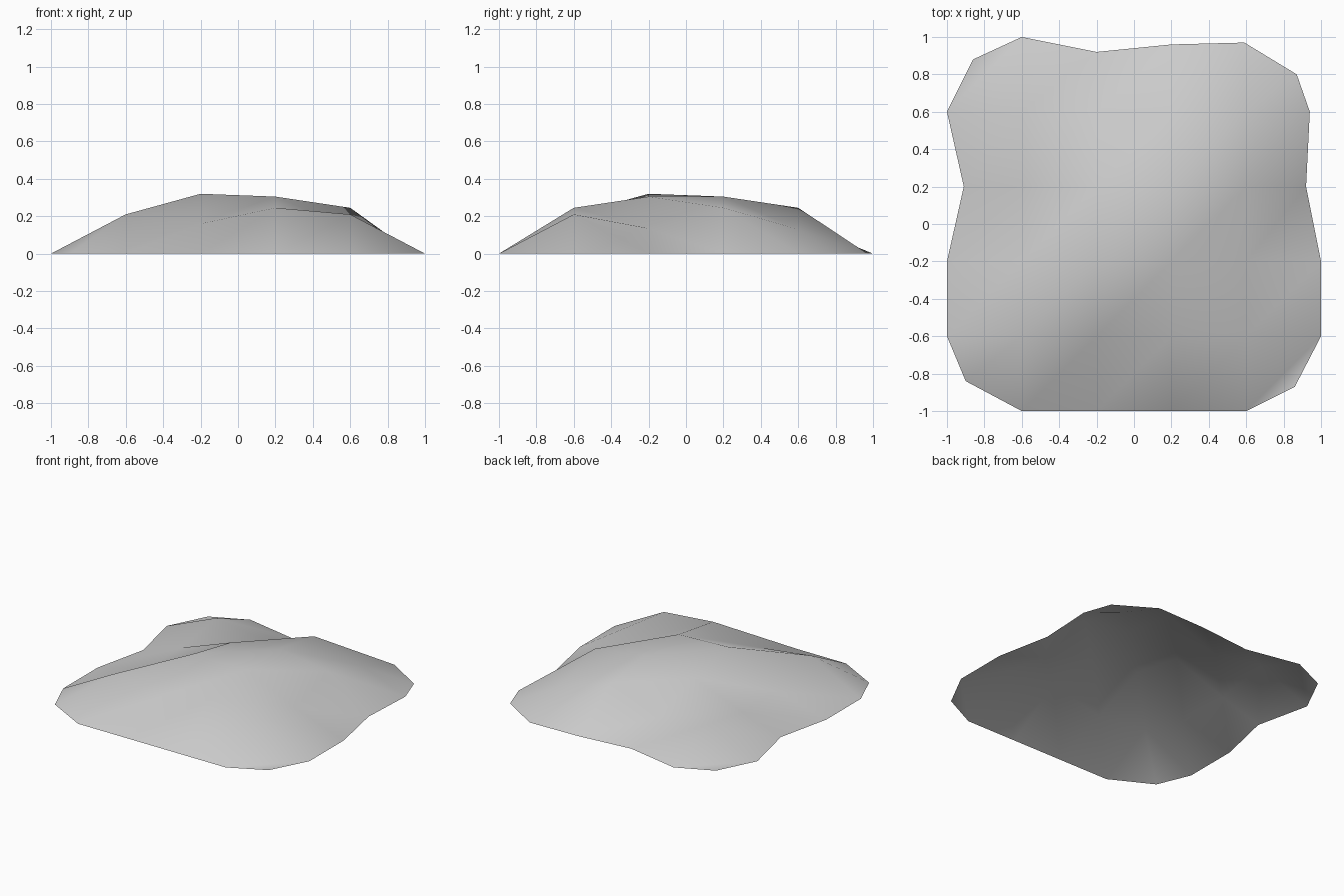
import bpy
import bmesh

default_cube = bpy.data.objects.get("Cube")
if default_cube:
    bpy.data.objects.remove(default_cube, do_unlink=True)

SPACING = (-1.0, -0.6, -0.2, 0.2, 0.6, 1.0)
LAST = len(SPACING) - 1

# Heights of the inner grid points, front row first
HEIGHTS = (
    (0.21, 0.16, 0.245, 0.21),
    (0.10, 0.32, 0.305, 0.135),
    (0.10, 0.245, 0.305, 0.245),
    (0.165, 0.11, 0.245, 0.13),
)

# Ground rim points that stray from the square grid, by column and row
RIM = {
    (0, 0): (-0.90, -0.84),
    (LAST, 0): (0.86, -0.87),
    (0, LAST): (-0.86, 0.88),
    (LAST, LAST): (0.87, 0.80),
    (0, 3): (-0.91, 0.2),
    (LAST, 3): (0.92, 0.2),
    (LAST, 4): (0.94, 0.6),
    (2, LAST): (-0.2, 0.92),
    (3, LAST): (0.2, 0.96),
    (4, LAST): (0.59, 0.97),
}


def grid_point(col, row):
    """Position of one point of the mound's grid."""
    x, y = RIM.get((col, row), (SPACING[col], SPACING[row]))
    inner = 0 < col < LAST and 0 < row < LAST
    z = HEIGHTS[row - 1][col - 1] if inner else 0.0
    return x, y, z


def make_material(name, color):
    material = bpy.data.materials.new(name)
    material.use_nodes = True
    material.diffuse_color = color
    for node in material.node_tree.nodes:
        if node.type == "BSDF_PRINCIPLED":
            node.inputs["Base Color"].default_value = color
    return material


# Open mound surface, each grid cell split along the same diagonal
bm = bmesh.new()
points = {}
for row in range(LAST + 1):
    for col in range(LAST + 1):
        points[col, row] = bm.verts.new(grid_point(col, row))

for row in range(LAST):
    for col in range(LAST):
        near_left = points[col, row]
        near_right = points[col + 1, row]
        far_left = points[col, row + 1]
        far_right = points[col + 1, row + 1]
        bm.faces.new((near_left, near_right, far_right))
        bm.faces.new((near_left, far_right, far_left))

for face in bm.faces:
    face.smooth = True

mesh = bpy.data.meshes.new("ground_mound")
bm.to_mesh(mesh)
bm.free()
mesh.materials.append(make_material("plain grey", (0.6, 0.6, 0.6, 1.0)))

mound = bpy.data.objects.new("ground_mound", mesh)
bpy.context.collection.objects.link(mound)
